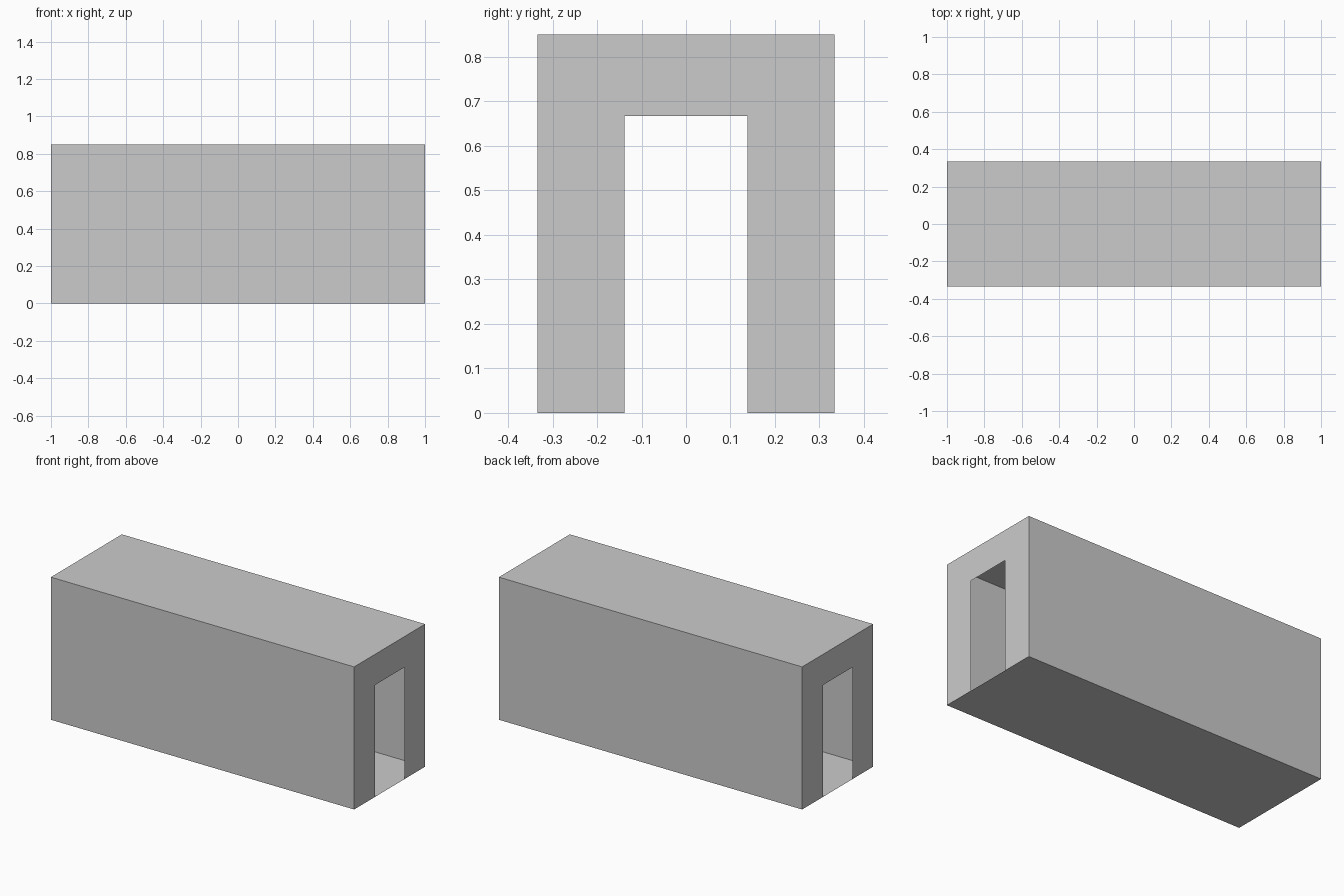
import bpy

if "Cube" in bpy.data.objects:
    bpy.data.objects.remove(bpy.data.objects["Cube"])

L = 1.0                # half length
W, H = 0.334, 0.85     # half width, height
DW, DH = 0.138, 0.667  # doorway half width, height


def add_mesh(name, verts, faces):
    mesh = bpy.data.meshes.new(name)
    mesh.from_pydata(verts, [], faces)
    obj = bpy.data.objects.new(name, mesh)
    bpy.context.collection.objects.link(obj)
    return obj


# Single-sheet floor, side walls and roof: rectangle swept along x
rect = [(-W, 0), (W, 0), (W, H), (-W, H)]
verts = [(x, y, z) for x in (-L, L) for y, z in rect]
add_mesh("floor_walls_roof", verts,
         [(i, (i + 1) % 4, (i + 1) % 4 + 4, i + 4) for i in range(4)])

# End walls with an open doorway reaching the floor
arch = [(-W, 0), (-DW, 0), (-DW, DH), (DW, DH), (DW, 0), (W, 0), (W, H), (-W, H)]
for name, x in (("right_end_wall", L), ("left_end_wall", -L)):
    outline = arch if x > 0 else arch[::-1]
    add_mesh(name, [(x, y, z) for y, z in outline], [tuple(range(8))])
